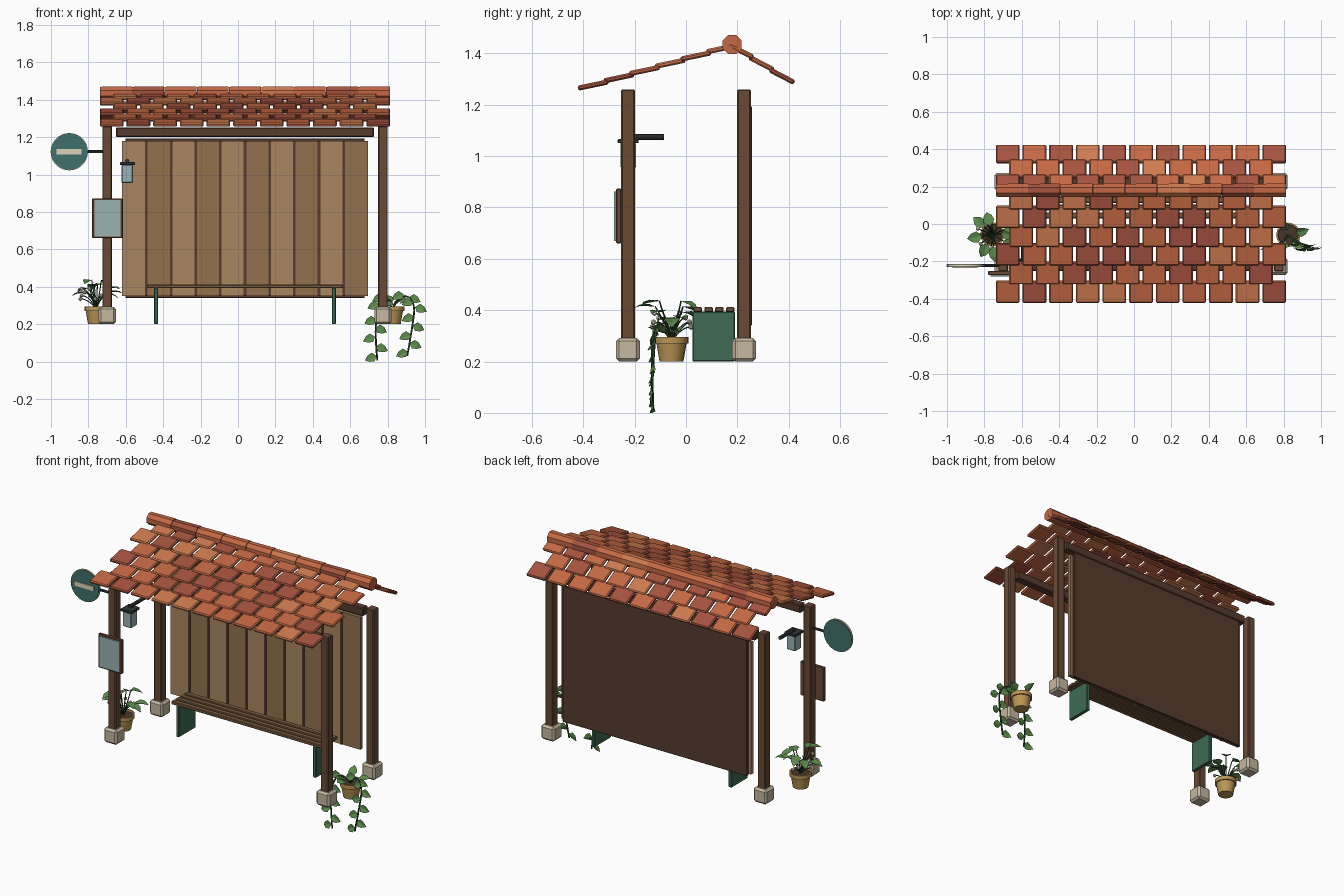
import bpy, bmesh, math, random
from mathutils import Matrix, Vector

if "Cube" in bpy.data.objects:
    bpy.data.objects.remove(bpy.data.objects["Cube"])

random.seed(4)
CX = 0.0375  # shelter centre line


def mat(name, hexcol):
    m = bpy.data.materials.new(name)
    c = [int(hexcol[i:i + 2], 16) / 255 for i in (0, 2, 4)]
    m.diffuse_color = [((v + 0.055) / 1.055) ** 2.4 for v in c] + [1]
    m.use_nodes = True
    m.node_tree.nodes["Principled BSDF"].inputs["Base Color"].default_value = m.diffuse_color
    return m


WOOD, DARK = mat("post wood", "6A4A35"), mat("dark wood", "573B2D")
PLANKS = [mat("plank light", "AA8660"), mat("plank mid", "93714F")]
SEAT, STONE = mat("seat wood", "7A5A3E"), mat("stone", "C6B8A0")
GREEN, TEAL = mat("green paint", "3E6B54"), mat("teal paint", "3F706C")
IRON, GLASS = mat("iron", "34383A"), mat("pale glass", "9BB4B4")
CREAM, CLAY = mat("cream", "DDD3B8"), mat("pot clay", "BC9655")
SOIL, STEM = mat("soil", "4A3527"), mat("stem", "2F4A30")
LEAF, PALE = mat("leaf", "5C8A4C"), mat("petal", "E8E2D4")
TILES = [mat("tile " + n, h) for n, h in
         (("orange", "C46844"), ("red", "A6533F"), ("light", "CF7B50"))]


def finish(name, bm, material, bevel=0, smooth=False):
    bmesh.ops.recalc_face_normals(bm, faces=bm.faces)
    me = bpy.data.meshes.new(name)
    bm.to_mesh(me)
    bm.free()
    ob = bpy.data.objects.new(name, me)
    bpy.context.collection.objects.link(ob)
    me.materials.append(material)
    if bevel:
        mod = ob.modifiers.new("bevel", 'BEVEL')
        mod.width, mod.segments = bevel, 1
    if smooth:
        bpy.ops.object.select_all(action='DESELECT')
        ob.select_set(True)
        bpy.context.view_layer.objects.active = ob
        bpy.ops.object.shade_smooth_by_angle(angle=math.radians(35))
    return ob


def boxes(name, items, material, bevel=0):
    """items: (centre, size, x rotation)"""
    bm = bmesh.new()
    for c, s, rx in items:
        m = Matrix.Translation(c) @ Matrix.Rotation(rx, 4, 'X') @ Matrix.Diagonal((*s, 1))
        bmesh.ops.create_cube(bm, size=1, matrix=m)
    return finish(name, bm, material, bevel)


def box(name, x, y, z, material, bevel=0):
    """x, y, z: (low, high) ranges"""
    c = [(a + b) / 2 for a, b in (x, y, z)]
    s = [b - a for a, b in (x, y, z)]
    return boxes(name, [(c, s, 0)], material, bevel)


def rod(name, centre, axis, r1, r2, depth, material, n=12, smooth=True):
    bm = bmesh.new()
    q = Vector((0, 0, 1)).rotation_difference(Vector(axis)).to_matrix().to_4x4()
    bmesh.ops.create_cone(bm, cap_ends=True, segments=n, radius1=r1, radius2=r2,
                          depth=depth, matrix=Matrix.Translation(centre) @ q)
    return finish(name, bm, material, 0, smooth)


# posts on stone feet
for sx, side in ((-1, "left"), (1, "right")):
    for y, end in ((-0.226, "front"), (0.226, "back")):
        x = CX + sx * 0.737
        box(f"{end}_{side}_post", (x - .026, x + .026), (y - .027, y + .027), (.27, 1.26), WOOD, .005)
        box(f"{end}_{side}_foot", (x - .046, x + .046), (y - .046, y + .046), (.2, .292), STONE, .012)

# long beams under the roof
for y, end in ((-0.226, "front"), (0.226, "back")):
    box(end + "_beam", (CX - .69, CX + .69), (y - .024, y + .024), (1.2, 1.252), DARK, .005)

# back wall: board, planks and cover strips
box("back_board", (CX - .64, CX + .64), (.24, .257), (.34, 1.193), DARK, .003)
pitch = 0.1318
for k in range(2):
    boxes(f"wall_planks_{k}", [((CX - .659 + (i + .5) * pitch, .23, .765), (pitch - .002, .022, .83), 0)
                               for i in range(k, 10, 2)], PLANKS[k])
boxes("wall_strips", [((CX - .659 + i * pitch, .222, .765), (.014, .016, .83), 0)
                      for i in range(1, 10)], DARK)

# bench
boxes("seat_slats", [((CX, .046 + i * .042, .402), (1.048, .033, .02), 0) for i in range(4)], SEAT, .004)
for sx, side in ((-1, "left"), (1, "right")):
    x = CX + sx * .475
    box(f"bench_{side}_support", (x - .011, x + .011), (.025, .19), (.2, .395), GREEN, .004)

# roof tiles, staggered rows on two slopes
RIDGE = Vector((0, .18, 1.43))


def slope(name, eave, rows, length, tilt):
    run = RIDGE - eave
    step = run.length / rows
    u = run.normalized()
    ang = math.atan2(u.z, abs(u.y)) - math.radians(tilt)
    ang *= 1 if u.y > 0 else -1
    groups = [[], [], []]
    for r in range(rows):
        n = 11 - r % 2
        c = eave + u * (r * step + length / 2)
        for i in range(n):
            x = CX + (i - (n - 1) / 2) * .1425
            g = random.choice((0, 0, 1, 2))
            groups[g].append(((x, c.y, c.z), (.127, length, .02), ang))
    for g, items in enumerate(groups):
        boxes(f"{name}_{g}", items, TILES[g], .006)


slope("front_tiles", Vector((0, -.42, 1.26)), 6, .121, 4)
slope("back_tiles", Vector((0, .42, 1.283)), 3, .108, 4)

# ridge caps
for i in range(9):
    bm = bmesh.new()
    m = (Matrix.Translation((CX + (i - 4) * .1725, .18, 1.435)) @ Matrix.Rotation(math.pi / 2, 4, 'Y')
         @ Matrix.Rotation(math.pi / 8, 4, 'Z'))
    bmesh.ops.create_cone(bm, cap_ends=True, segments=8, radius1=.037, radius2=.04, depth=.171, matrix=m)
    finish(f"ridge_cap_{i}", bm, TILES[i % 3 if i % 2 else 0])

# round sign on the left post
rod("sign_disc", (-.902, -.222, 1.122), (0, 1, 0), .097, .097, .016, TEAL, 28)
rod("sign_rim", (-.902, -.222, 1.122), (0, 1, 0), .1, .1, .01, CREAM, 28)
box("sign_bar", (-.97, -.837), (-.236, -.228), (1.108, 1.136), CREAM)
rod("sign_arm", (-.76, -.222, 1.122), (1, 0, 0), .008, .008, .1, IRON, 8)

# notice board
box("notice_frame", (-.78, -.615), (-.273, -.251), (.66, .873), WOOD, .004)
box("notice_panel", (-.768, -.627), (-.281, -.27), (.67, .863), GLASS)

# lantern
rod("lantern_arm", (-.592, -.155, 1.074), (0, 1, 0), .011, .011, .14, IRON, 8)
box("lantern_cap", (-.631, -.552), (-.266, -.184), (1.05, 1.066), IRON, .003)
box("lantern_glass", (-.622, -.562), (-.256, -.194), (.955, 1.052), GLASS, .004)


def pot(name, x, y):
    bm = bmesh.new()
    prof = [(0, .2), (.045, .2), (.057, .27), (.065, .27), (.065, .295), (.056, .295), (.054, .28), (0, .28)]
    vs = [bm.verts.new((r, 0, z)) for r, z in prof]
    es = [bm.edges.new(p) for p in zip(vs, vs[1:])]
    bmesh.ops.spin(bm, geom=vs + es, cent=(0, 0, 0), axis=(0, 0, 1), angle=2 * math.pi, steps=16)
    bmesh.ops.remove_doubles(bm, verts=bm.verts, dist=1e-4)
    bmesh.ops.translate(bm, verts=bm.verts, vec=(x, y, 0))
    finish(name, bm, CLAY, 0, True)
    rod(name + "_soil", (x, y, .281), (0, 0, 1), .054, .054, .008, SOIL, 16)


def stems(name, paths, r):
    cu = bpy.data.curves.new(name, 'CURVE')
    cu.dimensions, cu.bevel_depth, cu.bevel_resolution = '3D', r, 1
    cu.resolution_u = 4
    for pts in paths:
        sp = cu.splines.new('NURBS')
        sp.points.add(len(pts) - 1)
        sp.use_endpoint_u, sp.order_u = True, 3
        for p, co in zip(sp.points, pts):
            p.co = (*co, 1)
    cu.materials.append(STEM)
    ob = bpy.data.objects.new(name, cu)
    bpy.context.collection.objects.link(ob)
    bpy.ops.object.select_all(action='DESELECT')
    ob.select_set(True)
    bpy.context.view_layer.objects.active = ob
    bpy.ops.object.convert(target='MESH')


def leaf(bm, pos, d, size, normal):
    y = Vector(d).normalized()
    x = y.cross(Vector(normal)).normalized()
    z = x.cross(y)
    at = lambda a, b, c: bm.verts.new(Vector(pos) + size * (x * a + y * b + z * c))
    base, tip = at(0, 0, 0), at(0, 1, -.12)
    m1, m2 = at(0, .32, .0), at(0, .68, .0)
    for s in (-1, 1):
        a, b = at(s * .36, .3, .1), at(s * .27, .68, .06)
        for f in ((base, m1, a), (m1, m2, b, a), (m2, tip, b)):
            bm.faces.new(f)


# left pot: upright leaves and small blossoms
px, py = -.757, -.055
pot("left_pot", px, py)
paths, bm, blooms = [], bmesh.new(), bmesh.new()
for i in range(9):
    a = i * 2.4
    o = Vector((math.cos(a), math.sin(a), 0))
    top = Vector((px, py, .37 + .022 * (i % 4))) + o * (.045 + .01 * (i % 3))
    paths.append([(px, py, .28), Vector((px, py, .34)) + o * .02, top])
    leaf(bm, top, o + Vector((0, 0, -.35 + .2 * (i % 3))), .085, o * .5 + Vector((0, 0, 1)))
finish("left_leaves", bm, LEAF)
for i in range(10):
    a = 1.6 + i * .38
    p = Vector((px + math.cos(a) * .085, py + math.sin(a) * .075, .335 + .018 * (i % 4)))
    paths.append([(px, py, .28), ((px + p.x) / 2, (py + p.y) / 2, p.z), p])
    bmesh.ops.create_icosphere(blooms, subdivisions=1, radius=.012, matrix=Matrix.Translation(p))
finish("left_blossoms", blooms, PALE)
stems("left_stems", paths, .003)

# right pot: trailing vines
px, py = .825, -.058
pot("right_pot", px, py)
vines = [[(px, py, .28), (.79, -.1, .36), (.75, -.135, .3), (.73, -.13, .16), (.745, -.13, .005)],
         [(px, py, .28), (.87, -.1, .37), (.95, -.12, .32), (.93, -.13, .17), (.905, -.135, .03)],
         [(px, py, .28), (.84, -.08, .33), (.87, -.1, .34)]]
stems("right_vines", vines, .005)
bm = bmesh.new()
for pts in vines[:2]:
    for k in range(9):
        t = 1.2 + k * .33
        i = min(int(t), 3)
        p = Vector(pts[i]).lerp(Vector(pts[i + 1]), min(t - i, .9))
        s = 1 if k % 2 else -1
        leaf(bm, p, (s, -.15 + .1 * (k % 3), -.35), .068, (0, -1, .25))
for d in ((-.3, -.6, .3), (.5, -.5, .4), (.8, .2, .3), (-.2, .5, .5)):
    leaf(bm, (px + d[0] * .05, py + d[1] * .05, .31), d, .075, (0, -.4, 1))
finish("right_leaves", bm, LEAF)
